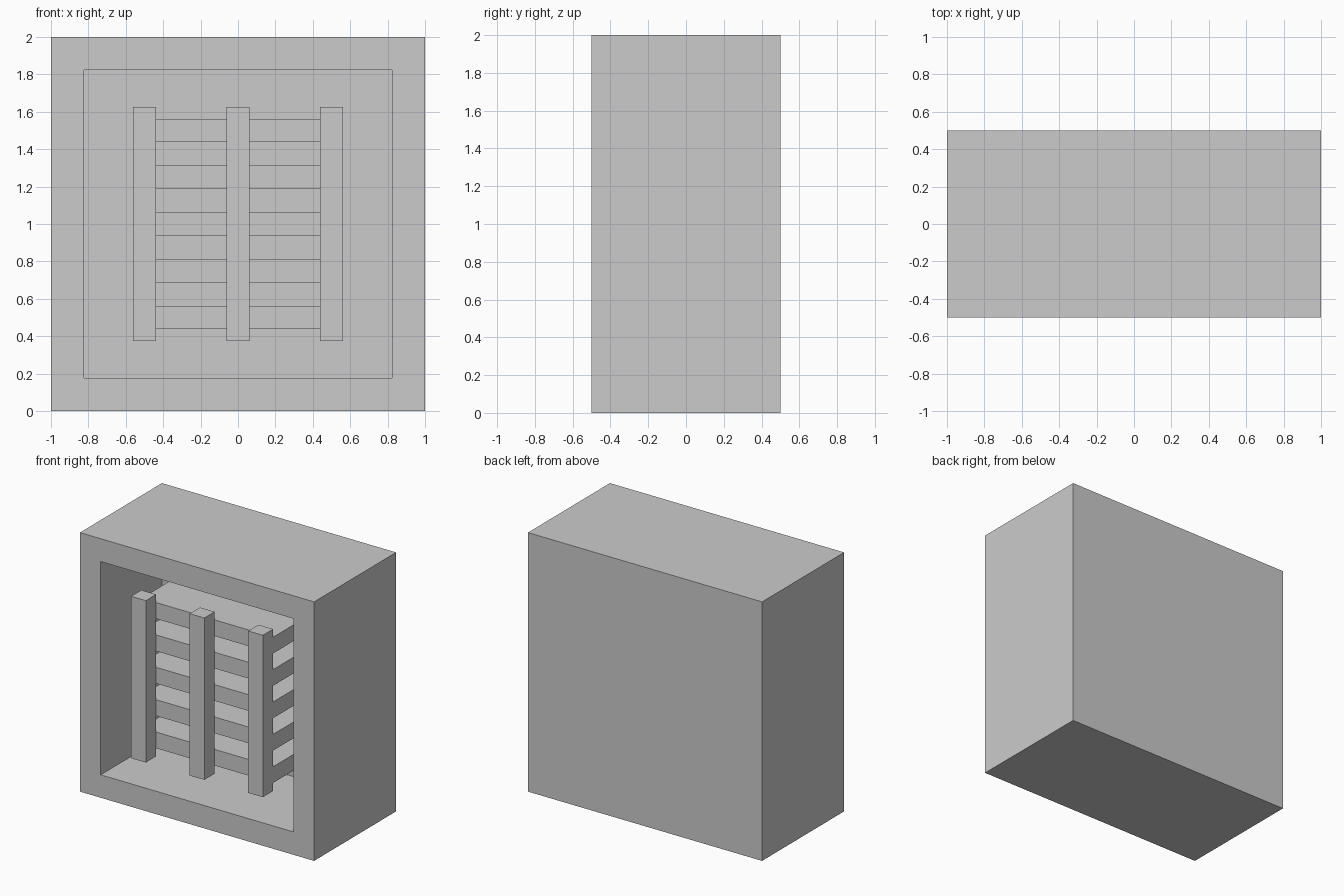
import bpy
import bmesh

if "Cube" in bpy.data.objects:
    bpy.data.objects.remove(bpy.data.objects["Cube"])

U = 0.125  # one grid module


def box(name, x, y, z):
    """Box from (min, max) ranges on each axis."""
    bm = bmesh.new()
    bmesh.ops.create_cube(bm, size=1)
    for v in bm.verts:
        v.co = [r[0] + (c + 0.5) * (r[1] - r[0]) for c, r in zip(v.co, (x, y, z))]
    return finish(name, bm)


def finish(name, bm):
    mesh = bpy.data.meshes.new(name)
    bm.to_mesh(mesh)
    bm.free()
    obj = bpy.data.objects.new(name, mesh)
    bpy.context.collection.objects.link(obj)
    return obj


# Housing: solid block with a square recess sunk into the front
FRONT, BACK = -0.5, 0.25
bm = bmesh.new()
bmesh.ops.create_cube(bm, size=1)
for v in bm.verts:
    v.co = (v.co.x * 2, v.co.y, v.co.z * 2 + 1)
bm.normal_update()
face = next(f for f in bm.faces if f.normal.y < -0.9)
bmesh.ops.inset_region(bm, faces=[face], thickness=2 * U)
ext = bmesh.ops.extrude_discrete_faces(bm, faces=[face])
for v in ext["faces"][0].verts:
    v.co.y = BACK
bmesh.ops.recalc_face_normals(bm, faces=bm.faces[:])
finish("housing", bm)

# Horizontal slats running from the bars to the back of the recess
for i in range(5):
    z = 0.4375 + i * 2 * U
    box(f"slat_{i + 1}", (-0.5625, 0.5625), (FRONT + U, BACK), (z, z + U))

# Upright bars flush with the front of the housing
for side, x in (("left", -0.5), ("middle", 0), ("right", 0.5)):
    box(f"{side}_bar", (x - U / 2, x + U / 2), (FRONT, FRONT + U), (0.375, 1.625))
